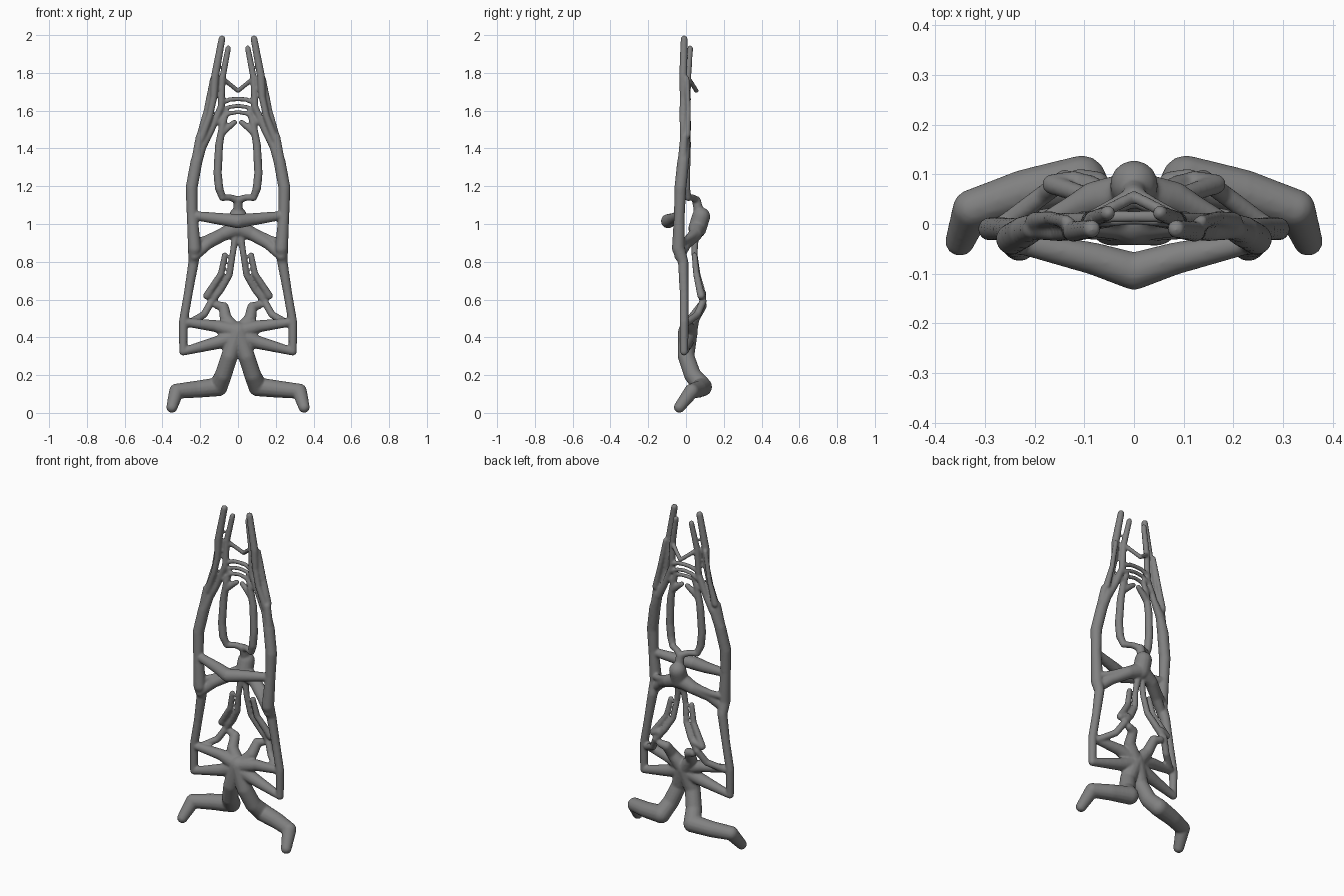
import bpy, bmesh
from mathutils import Vector, Matrix

bm = bmesh.new()


def ball(p, r):
    bmesh.ops.create_uvsphere(bm, u_segments=14, v_segments=10, radius=r,
                              matrix=Matrix.Translation(p))


def limb(points, mirror=True):
    """Tapered round tube through (x, y, z, radius) points, mirrored in x."""
    for s in ((1, -1) if mirror else (1,)):
        pts = [(Vector((s * x, y, z)), r * 1.03 + .001) for x, y, z, r in points]
        for p, r in pts:
            ball(p, r)
        for (a, ra), (b, rb) in zip(pts, pts[1:]):
            d = b - a
            m = Matrix.Translation((a + b) / 2) @ d.to_track_quat('Z', 'Y').to_matrix().to_4x4()
            bmesh.ops.create_cone(bm, cap_ends=True, segments=14, radius1=ra,
                                  radius2=rb, depth=d.length, matrix=m)


# legs: foot, ankle, knee, hip
limb([(.35, -.035, .03, .028), (.325, .03, .115, .038), (.22, .065, .125, .043),
      (.105, .088, .138, .048), (.078, .035, .2, .043), (.045, 0, .3, .042), (.0, .01, .43, .05)])
# lower hub arms
limb([(0, .01, .41, .045), (.1, .005, .375, .034), (.29, -.01, .325, .02)])
limb([(0, .01, .43, .045), (.12, .01, .46, .03), (.28, -.01, .48, .021)])
# short hooked branches rising from the hub
limb([(.02, .02, .44, .04), (.065, .04, .5, .03), (.075, .08, .56, .025), (.11, .09, .57, .02)])
# outer columns
limb([(.29, -.01, .325, .02), (.29, -.01, .48, .022), (.262, -.01, .64, .022),
      (.235, -.015, .8, .026), (.23, -.04, .87, .033), (.243, -.035, 1.05, .027),
      (.246, -.03, 1.19, .03), (.22, -.015, 1.33, .03), (.185, 0, 1.43, .022)])
limb([(.225, -.02, 1.32, .024), (.203, -.01, 1.46, .02)])
# upper fingers
limb([(.195, -.01, 1.45, .02), (.15, -.018, 1.57, .016), (.128, -.015, 1.67, .017),
      (.122, -.015, 1.78, .02), (.085, -.01, 1.98, .017)])
limb([(.185, 0, 1.42, .022), (.14, .005, 1.5, .017), (.09, .005, 1.62, .017),
      (.083, .01, 1.77, .016), (.052, .022, 1.93, .014)])
limb([(.2, .005, 1.47, .018), (.168, .012, 1.6, .013), (.135, .005, 1.77, .012)])
# thin cross links between the fingers
limb([(.083, .01, 1.77, .013), (.05, .03, 1.745, .011), (0, .055, 1.705, .011)])
limb([(.09, .01, 1.64, .012), (.04, .015, 1.66, .011), (0, .015, 1.662, .011)])
limb([(.1, .01, 1.59, .012), (.045, .015, 1.62, .01), (0, .015, 1.625, .01)])
limb([(.1, .005, 1.54, .013), (.05, .005, 1.585, .01), (0, .01, 1.592, .01)])
# inner columns with small bent tips
limb([(.06, .01, 1.59, .012), (.08, .005, 1.53, .017),
      (.1, .005, 1.42, .02), (.108, 0, 1.27, .021), (.1, .0, 1.19, .021),
      (.083, .01, 1.14, .017), (.04, .035, 1.14, .016), (0, .055, 1.125, .02)])
limb([(.085, .005, 1.48, .017), (.055, .01, 1.51, .017), (.018, .015, 1.538, .013)])
# central stem and rounded bump
limb([(0, .055, 1.125, .022), (0, .065, 1.08, .024), (0, .08, 1.04, .046),
      (0, .06, .975, .046)], mirror=False)
# shoulder branches out to the columns
limb([(0, .06, .98, .045), (.08, .05, .945, .034), (.16, 0, .895, .028), (.23, -.035, .83, .025)])
limb([(.1, .045, .945, .025), (.17, .01, .92, .018), (.235, -.03, .9, .018)])
# front bar
limb([(0, -.095, 1.015, .036), (.08, -.07, 1.025, .031), (.235, -.035, 1.045, .022)])
# hanging strands
limb([(.012, .05, .95, .018), (.028, .045, .84, .015), (.045, .06, .73, .016),
      (.09, .08, .655, .018), (.14, .09, .59, .018), (.18, .06, .52, .018), (.26, 0, .475, .018)])
limb([(.07, .045, .835, .014), (.09, .055, .735, .016), (.165, .08, .62, .019), (.12, .09, .635, .016)])

me = bpy.data.meshes.new("branching_frame")
bm.to_mesh(me)
bm.free()
ob = bpy.data.objects.new("branching_frame", me)
bpy.context.collection.objects.link(ob)

# dark grey surface
mat = bpy.data.materials.new("dark_grey")
mat.diffuse_color = (.22, .22, .22, 1)
me.materials.append(mat)

# blend the limbs into one smooth surface
rm = ob.modifiers.new("blend", 'REMESH')
rm.mode = 'VOXEL'
rm.voxel_size = .006
rm.use_smooth_shade = True
sm = ob.modifiers.new("soften", 'SMOOTH')
sm.factor = .5
sm.iterations = 5
